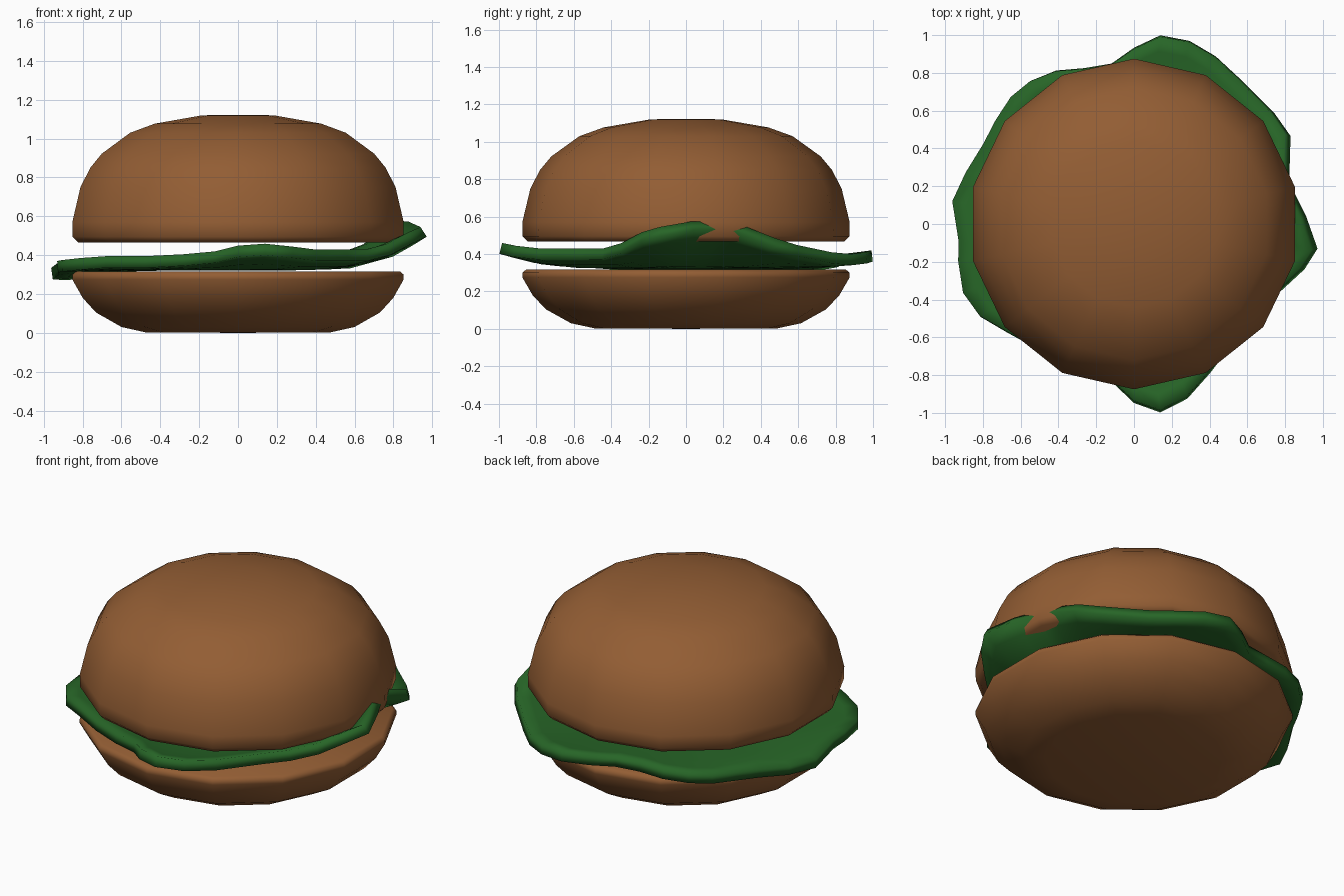
import bpy, bmesh, math

if "Cube" in bpy.data.objects:
    bpy.data.objects.remove(bpy.data.objects["Cube"])


def material(name, rgb):
    m = bpy.data.materials.new(name)
    m.diffuse_color = (*rgb, 1)
    m.use_nodes = True
    m.node_tree.nodes["Principled BSDF"].inputs["Base Color"].default_value = m.diffuse_color
    return m


brown = material("toasted brown", (0.29, 0.11, 0.034))
green = material("leaf green", (0.02, 0.13, 0.02))


def build(name, rings, top_z, bottom_z, mat, angle):
    """Skin a stack of equal-length rings; close ends with centre points where given."""
    bm = bmesh.new()
    rows = [[bm.verts.new(p) for p in ring] for ring in rings]
    n = len(rows[0])
    for a, b in zip(rows, rows[1:]):
        for i in range(n):
            j = (i + 1) % n
            bm.faces.new((a[i], a[j], b[j], b[i]))
    for row, z in ((rows[0], bottom_z), (rows[-1], top_z)):
        if z is not None:
            c = bm.verts.new((0, 0, z))
            for i in range(n):
                bm.faces.new((row[i], row[(i + 1) % n], c))
    bmesh.ops.recalc_face_normals(bm, faces=bm.faces)
    me = bpy.data.meshes.new(name)
    bm.to_mesh(me)
    bm.free()
    ob = bpy.data.objects.new(name, me)
    bpy.context.collection.objects.link(ob)
    me.materials.append(mat)
    bpy.ops.object.select_all(action='DESELECT')
    bpy.context.view_layer.objects.active = ob
    ob.select_set(True)
    bpy.ops.object.shade_smooth_by_angle(angle=math.radians(angle))
    return ob


def bun(name, profile, bottom_z, top_z):
    sides = 14
    rings = [[(r * math.sin(math.tau * k / sides), r * math.cos(math.tau * k / sides), z)
              for k in range(sides)] for r, z in profile]
    build(name, rings, top_z, bottom_z, brown, 60)


# Bottom and top bun halves (radius, height)
bun("bottom_bun", [(0.49, 0.003), (0.615, 0.03), (0.75, 0.105), (0.82, 0.18),
                   (0.875, 0.275), (0.875, 0.30), (0.855, 0.317)], 0.0, 0.317)
bun("top_bun", [(0.845, 0.466), (0.873, 0.495), (0.875, 0.57), (0.832, 0.75), (0.78, 0.85),
                (0.72, 0.922), (0.57, 1.03), (0.44, 1.077), (0.19, 1.12)], 0.466, 1.123)

# Lettuce rim (angle in degrees, radius, height), a frilly sheet resting on the bottom bun
rim = [(2, .895, .55), (11, .845, .555), (18, .845, .545), (30, .94, .46), (39, .94, .42),
       (55, .95, .38), (64, .985, .37), (73, 1.01, .38), (82, 1.005, .39), (90, .93, .38),
       (98, .855, .37), (108, .865, .37), (117, .91, .36), (126, .935, .35), (134, .935, .34),
       (143, .91, .33), (152, .895, .315), (163, .925, .30), (173, .965, .305),
       (186, .93, .33), (192, .95, .34), (202, .975, .345), (211, .95, .355),
       (220, .885, .365), (235, .83, .365), (250, .82, .375), (262, .84, .39),
       (270, .94, .42), (278, 1.0, .43), (287, .96, .415), (297, .88, .40),
       (315, .80, .40), (326, .80, .40), (336, .85, .43), (345, .92, .49), (352, .965, .52)]
base = 0.352
rings = []
for t, w in ((0.3, 0.0), (0.6, 0.06), (0.82, 0.4), (0.92, 0.72), (1.0, 1.0)):
    ring = []
    for a, r, z in rim:
        a = math.radians(a)
        # keep the sheet above the bun until it passes the bun's edge
        h = base + (z - base) * w
        if r * t < 0.84:
            h = max(h, 0.345)
        ring.append((r * t * math.cos(a), r * t * math.sin(a), h))
    rings.append(ring)
leaf = build("lettuce", rings, None, base, green, 70)
mod = leaf.modifiers.new("thickness", 'SOLIDIFY')
mod.thickness = 0.06
mod.offset = 0
